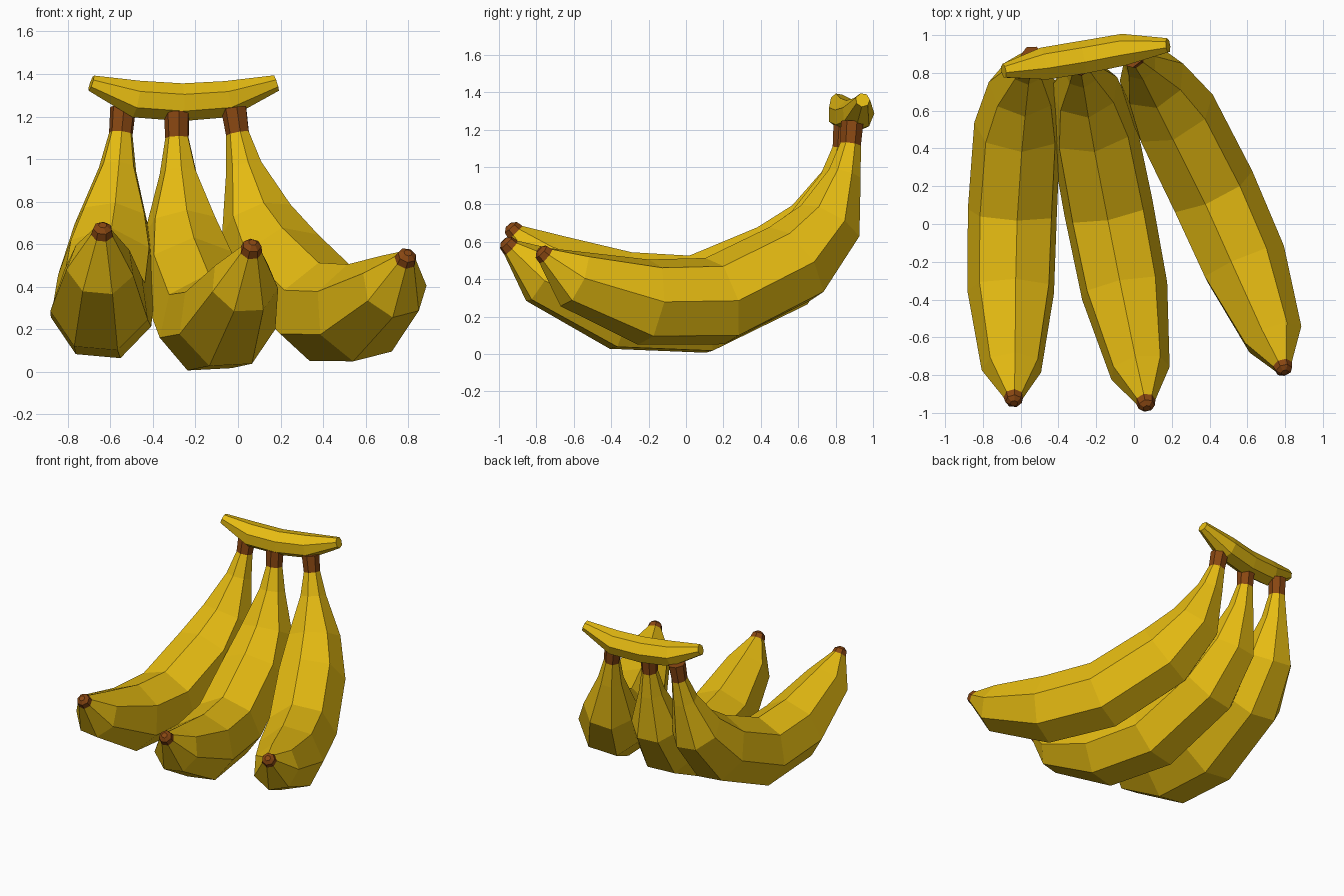
import bpy, bmesh, math
from mathutils import Vector

if "Cube" in bpy.data.objects:
    bpy.data.objects.remove(bpy.data.objects["Cube"])


def material(name, colour):
    m = bpy.data.materials.new(name)
    m.diffuse_color = (*colour, 1)
    m.use_nodes = True
    m.node_tree.nodes["Principled BSDF"].inputs["Base Color"].default_value = m.diffuse_color
    return m


YELLOW = material("banana yellow", (0.79, 0.50, 0.006))
BROWN = material("stem brown", (0.25, 0.063, 0.006))
SIDES = 7


def tube(name, centres, radii, side, roll, brown_segments=()):
    """Flat-sided tube through ring centres; chosen segments are brown."""
    bm = bmesh.new()
    pts = [Vector(p) for p in centres]
    n = len(pts)
    rings = []
    for i, (p, r) in enumerate(zip(pts, radii)):
        t = (pts[min(i + 1, n - 1)] - pts[max(i - 1, 0)]).normalized()
        s = (side - t * side.dot(t)).normalized()
        up = t.cross(s)
        ring = []
        for k in range(SIDES):
            a = math.radians(roll) + math.tau * k / SIDES
            ring.append(bm.verts.new(p + r * (math.cos(a) * s + math.sin(a) * up)))
        rings.append(ring)
    for i in range(n - 1):
        for k in range(SIDES):
            j = (k + 1) % SIDES
            f = bm.faces.new((rings[i][k], rings[i][j], rings[i + 1][j], rings[i + 1][k]))
            f.material_index = int(i in brown_segments)
    for ring, seg in ((rings[0], 0), (rings[-1], n - 2)):
        f = bm.faces.new(ring)
        f.material_index = int(seg in brown_segments)
    bmesh.ops.recalc_face_normals(bm, faces=bm.faces)
    me = bpy.data.meshes.new(name)
    bm.to_mesh(me)
    bm.free()
    me.materials.append(YELLOW)
    me.materials.append(BROWN)
    ob = bpy.data.objects.new(name, me)
    bpy.context.collection.objects.link(ob)
    return ob


# Banana profile: distance forward from the stem, height, radius
PROFILE = [(-0.01, 1.24, 0.062), (0.0, 1.12, 0.057), (0.035, 0.96, 0.090),
           (0.125, 0.70, 0.182), (0.335, 0.485, 0.236), (0.785, 0.285, 0.243),
           (1.215, 0.282, 0.236), (1.655, 0.41, 0.162), (1.82, 0.535, 0.053),
           (1.848, 0.558, 0.045), (1.862, 0.57, 0.02)]


def banana(name, x, y, direction, dz, tilt, lift, lean, roll):
    dx, dy = direction
    lx, ly = lean
    centres = [(x + dx * s + lx * (1.12 - z), y + dy * s + ly * (1.12 - z),
                z + dz + tilt * s + lift * s * s) for s, z, r in PROFILE]
    n = len(PROFILE)
    tube(name, centres, [r for s, z, r in PROFILE], Vector((-dy, dx, 0)).normalized(),
         roll, (0, n - 3, n - 2))


banana("left_banana", -0.55, 0.865, (-0.02, -0.957), 0.0, -0.04, 0.056, (-0.088, -0.06), 85)
banana("middle_banana", -0.285, 0.84, (0.19, -0.975), -0.02, -0.11, 0.076, (0.0, 0.0), 93)
banana("right_banana", 0.0, 0.88, (0.395, -0.895), 0.0, 0.0, -0.003, (0.115, 0.0), 103)

# Crown joining the stems: a small curved bar
tube("crown",
     [(-0.69, 0.81, 1.357), (-0.48, 0.845, 1.283), (-0.265, 0.88, 1.268),
      (-0.05, 0.92, 1.283), (0.18, 0.945, 1.358)],
     [0.039, 0.09, 0.091, 0.088, 0.039], Vector((-0.15, 1, 0)).normalized(), 105)
